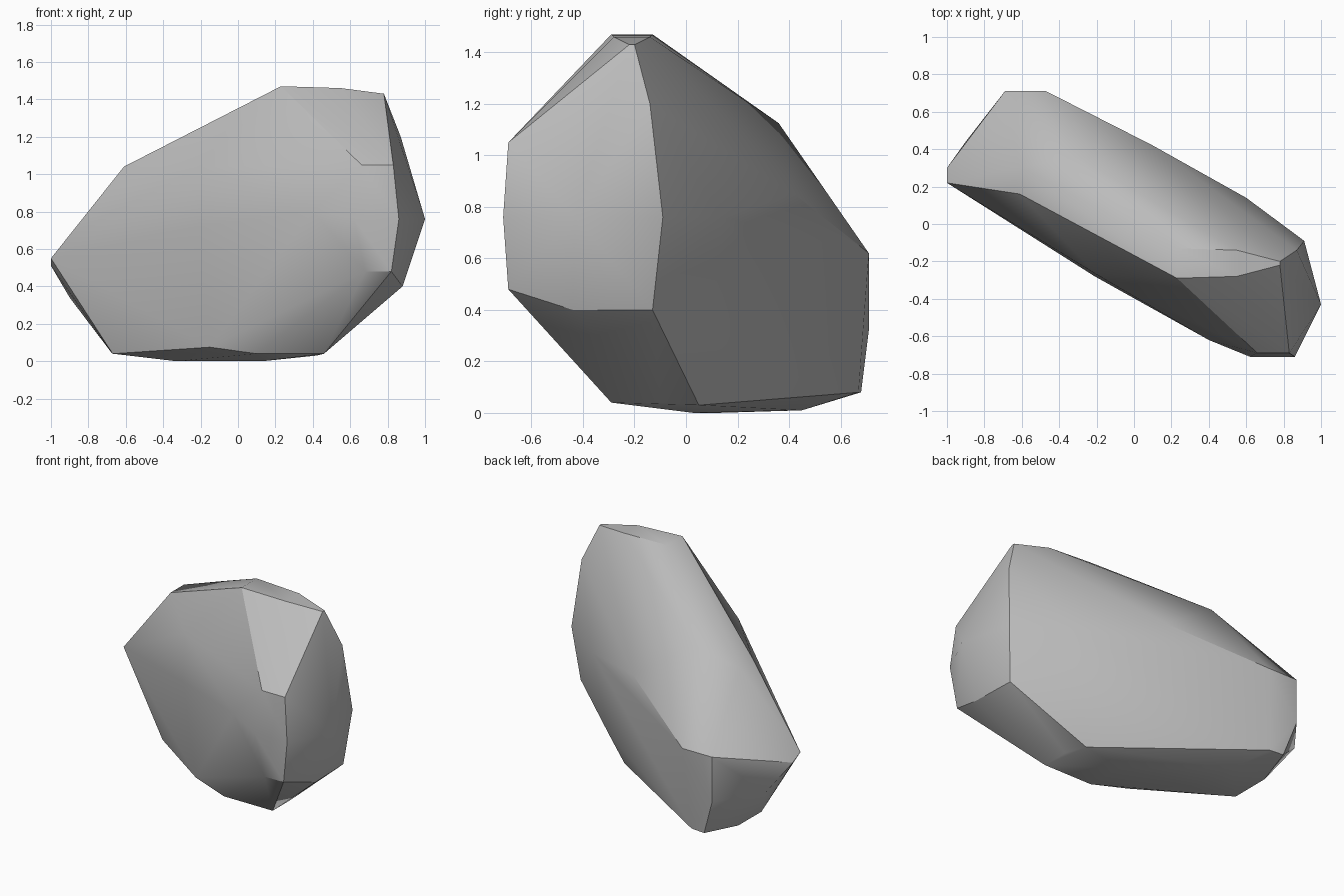
import bpy
import bmesh
import math

# Remove the default cube only
default_cube = bpy.data.objects.get("Cube")
if default_cube:
    bpy.data.objects.remove(default_cube, do_unlink=True)


def make_material(name, colour):
    material = bpy.data.materials.new(name)
    material.use_nodes = True
    material.diffuse_color = colour
    shader = material.node_tree.nodes["Principled BSDF"]
    shader.inputs["Base Color"].default_value = colour
    return material


def make_hull(name, outlines, material, sharp_degrees):
    """Wrap a tight convex skin around the corner points of all outlines."""
    mesh = bpy.data.meshes.new(name)
    shell = bmesh.new()
    for points in outlines.values():
        for point in points:
            shell.verts.new(point)

    hull = bmesh.ops.convex_hull(shell, input=list(shell.verts))
    spare = set(hull["geom_interior"]) | set(hull["geom_unused"])
    spare_verts = [item for item in spare if isinstance(item, bmesh.types.BMVert)]
    bmesh.ops.delete(shell, geom=spare_verts, context="VERTS")

    # Merge nearly flat triangles into broad facets
    bmesh.ops.dissolve_limit(
        shell,
        angle_limit=math.radians(1),
        verts=list(shell.verts),
        edges=list(shell.edges),
    )
    bmesh.ops.recalc_face_normals(shell, faces=list(shell.faces))
    shell.to_mesh(mesh)
    shell.free()

    mesh.materials.append(material)
    stone = bpy.data.objects.new(name, mesh)
    bpy.context.collection.objects.link(stone)

    # Soften shallow facets, keep the strong creases crisp
    for other in bpy.context.selected_objects:
        other.select_set(False)
    stone.select_set(True)
    bpy.context.view_layer.objects.active = stone
    bpy.ops.object.shade_smooth_by_angle(angle=math.radians(sharp_degrees))
    return stone


# Corner points of the boulder, grouped by the facet they bound
boulder_outlines = {
    "top_ridge_front": [
        (-.61, .16, 1.04), (.23, -.29, 1.47), (.55, -.28, 1.46), (.78, -.22, 1.43),
    ],
    "top_ridge_back": [
        (-.61, .3, 1.04), (-.31, .36, 1.125),
        (.23, -.13, 1.47), (.55, -.14, 1.46), (.78, -.2, 1.43),
    ],
    "left_end_back_edge": [
        (.87, -.14, 1.2), (.91, -.09, .76), (.87, -.13, .4),
    ],
    "left_end_peak": [
        (1, -.43, .76), (.88, -.44, .4),
    ],
    "left_end_front_edge": [
        (.83, -.69, 1.05), (.86, -.71, .76), (.82, -.69, .48),
    ],
    "front_bulge": [
        (.66, -.69, 1.05), (.62, -.71, .76), (.68, -.69, .48),
        (.4, -.62, .8), (.1, -.45, .75), (-.21, -.28, .72), (-.2, -.27, 1.04),
    ],
    "right_end": [
        (-1, .22, .55), (-1, .3, .51), (-.9, .44, .34),
    ],
    "back_corner": [
        (-.69, .71, .62), (-.69, .71, .32), (-.61, .68, .08),
        (-.51, .67, .08), (-.47, .71, .62),
    ],
    "back_bulge": [
        (.1, .42, .85), (.6, .14, .76), (.51, .09, .22),
    ],
    "underside_rim": [
        (-.68, .42, .05), (-.67, .16, .04), (-.15, -.23, .075), (.1, -.29, .04),
        (.46, -.29, .04), (.46, -.1, .04), (.42, .05, .03), (.03, .27, .05),
    ],
    "underside_base": [
        (-.33, .12, 0), (.13, .03, 0), (-.4, .45, .01),
    ],
}

stone_grey = make_material("stone_grey", (.5, .5, .5, 1))
make_hull("boulder", boulder_outlines, stone_grey, sharp_degrees=30)
